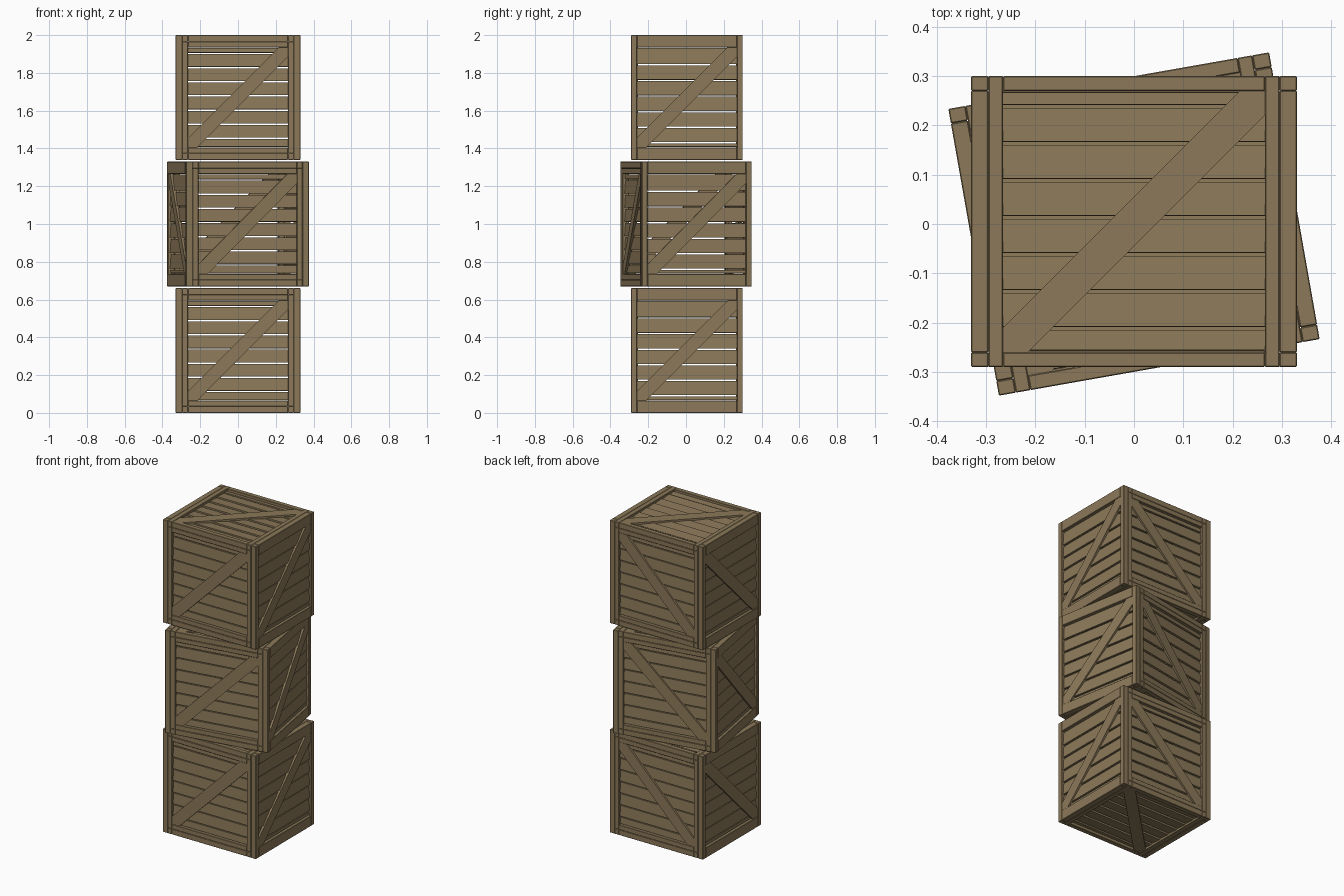
import bpy, bmesh, math
from mathutils import Matrix, Vector

if "Cube" in bpy.data.objects:
    bpy.data.objects.remove(bpy.data.objects["Cube"])

wood = bpy.data.materials.new("wood")
wood.diffuse_color = (0.26, 0.19, 0.10, 1)
wood.use_nodes = True
wood.node_tree.nodes["Principled BSDF"].inputs["Base Color"].default_value = wood.diffuse_color

HX, HY, HZ = 0.33, 0.295, 0.33   # crate half sizes
T = 0.035                        # panel thickness
OPEN = 0.265                     # half size of each framed opening


def box(bm, m, x0, x1, y0, y1, z0, z1, tilt=0.0):
    """Axis box in panel space, optionally tilted about its own x axis."""
    c = Vector(((x0 + x1) / 2, (y0 + y1) / 2, (z0 + z1) / 2))
    mat = (m @ Matrix.Translation(c) @ Matrix.Rotation(tilt, 4, 'X')
           @ Matrix.Diagonal((x1 - x0, y1 - y0, z1 - z0, 1)))
    bmesh.ops.create_cube(bm, size=1, matrix=mat)


def brace(bm, m, s):
    """Diagonal board clipped to the opening; s flips its direction."""
    a, k = OPEN, OPEN - 0.05
    pts = [(-a, -a), (-k, -a), (a, k), (a, a), (k, a), (-a, -k)]
    rings = [[bm.verts.new(m @ Vector((s * x, y, z))) for x, z in pts]
             for y in (0.003, 0.022)]
    bm.faces.new(rings[0])
    bm.faces.new(rings[1][::-1])
    for i in range(6):
        j = (i + 1) % 6
        bm.faces.new((rings[0][i], rings[1][i], rings[1][j], rings[0][j]))


def finish(bm, name, place, bevel=0):
    bmesh.ops.recalc_face_normals(bm, faces=bm.faces)
    me = bpy.data.meshes.new(name)
    bm.to_mesh(me)
    bm.free()
    me.materials.append(wood)
    ob = bpy.data.objects.new(name, me)
    ob.matrix_world = place
    bpy.context.collection.objects.link(ob)
    if bevel:
        mod = ob.modifiers.new("soft_edges", 'BEVEL')
        mod.width = bevel
        mod.segments = 1


# Each panel faces -y in its own space: turn, distance, half width, half height,
# brace direction, plank gap heights
side_gaps = [-0.24 + 0.0825 * i for i in range(6)]
face_gaps = [-0.217 + 0.075 * i for i in range(7)]
R = Matrix.Rotation
PANELS = [
    (R(0, 4, 'Z'), HY, HX - T, HZ - T, 1, face_gaps),                   # front
    (R(math.pi, 4, 'Z'), HY, HX - T, HZ - T, -1, face_gaps),            # back
    (R(math.pi / 2, 4, 'Z'), HX, HY, HZ, 1, side_gaps),                 # right
    (R(-math.pi / 2, 4, 'Z'), HX, HY, HZ, -1, side_gaps),               # left
    (R(-math.pi / 2, 4, 'X'), HZ, HX - T, HY, 1, face_gaps),            # top
    (R(math.pi / 2, 4, 'X'), HZ, HX - T, HY, -1, face_gaps),            # bottom
]


def crate(label, place):
    frames, planks, braces = bmesh.new(), bmesh.new(), bmesh.new()
    for turn, dist, w, h, s, gaps in PANELS:
        m = turn @ Matrix.Translation((0, -dist, 0))
        # frame stiles and rails
        for sg in (-1, 1):
            xs = sorted((sg * w, sg * OPEN))
            zs = sorted((sg * h, sg * OPEN))
            box(frames, m, *xs, 0, T, -h, h)
            box(frames, m, -OPEN, OPEN, 0, T, *zs)
        # slightly tilted planks, lower edge outward
        edges = [-OPEN] + gaps + [OPEN]
        for z0, z1 in zip(edges, edges[1:]):
            box(planks, m, -OPEN - 0.01, OPEN + 0.01, 0.014, 0.026,
                z0 + 0.004, z1 - 0.004, math.radians(-4))
        brace(braces, m, s)
    finish(frames, label + "_crate_frame", place, 0.002)
    finish(planks, label + "_crate_planks", place)
    finish(braces, label + "_crate_braces", place)


# Three stacked crates, the middle one twisted
for i, (label, ang, dy) in enumerate((("bottom", 0, 0.005), ("middle", 10, 0), ("top", 0, 0.005))):
    crate(label, Matrix.Translation((0, dy, HZ + 0.67 * i)) @ R(math.radians(ang), 4, 'Z'))
